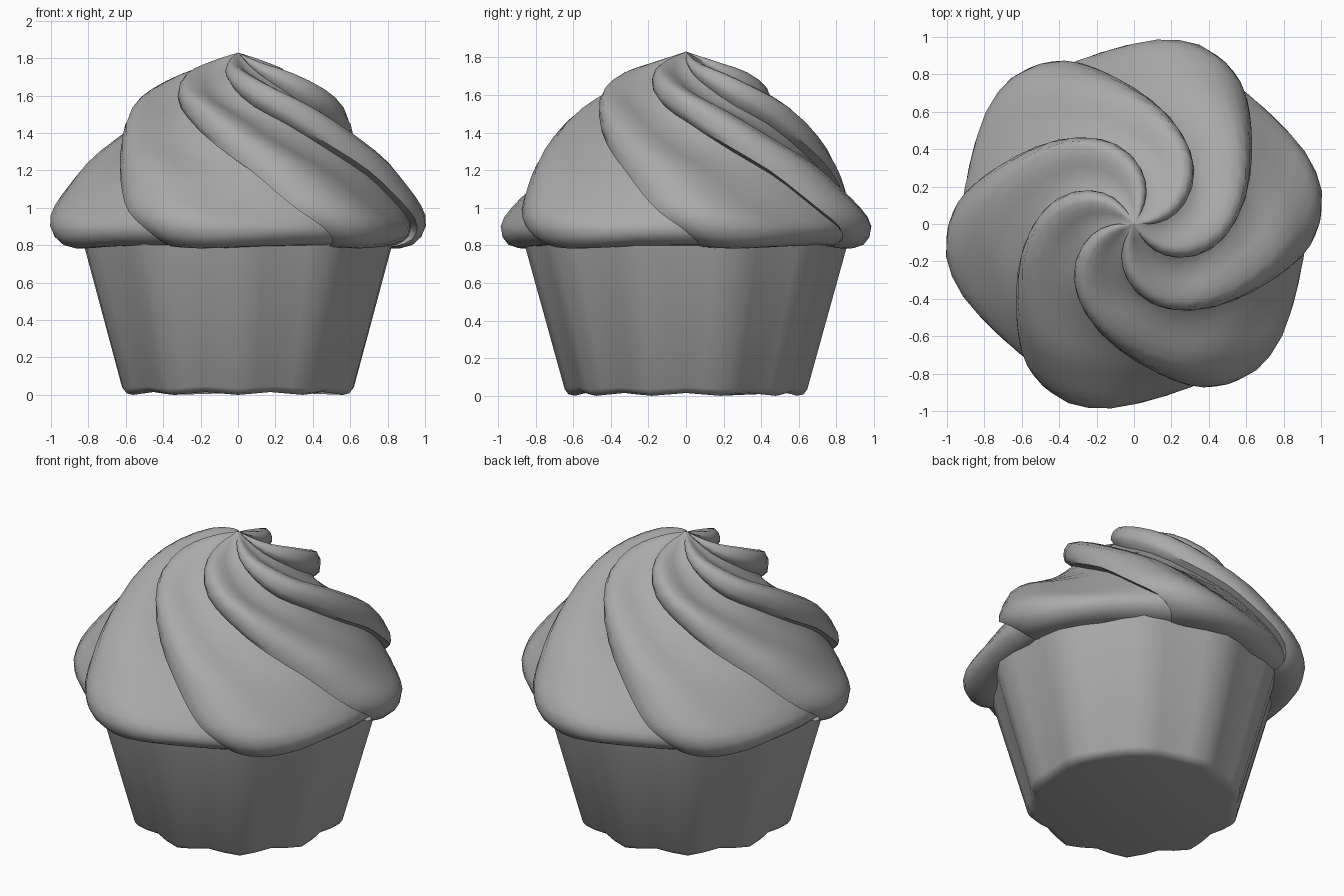
import bpy
import bmesh
from math import radians, cos, sin, tau, hypot

cube = bpy.data.objects.get("Cube")
if cube:
    bpy.data.objects.remove(cube)

grey = bpy.data.materials.new("plain grey")
grey.use_nodes = True
colour = (0.4, 0.4, 0.4, 1)
grey.diffuse_color = colour
grey.node_tree.nodes["Principled BSDF"].inputs["Base Color"].default_value = colour


def loft(name, rings, sharp_angle, start=None, cap_ends=False):
    """Skin closed rings of points, optionally closing at a start tip or with caps."""
    bm = bmesh.new()
    loops = [[bm.verts.new(p) for p in ring] for ring in rings]
    n = len(loops[0])
    for a, b in zip(loops, loops[1:]):
        for i in range(n):
            j = (i + 1) % n
            bm.faces.new((a[i], b[i], b[j], a[j]))
    if start:
        tip = bm.verts.new(start)
        for i in range(n):
            bm.faces.new((tip, loops[0][i], loops[0][(i + 1) % n]))
    if cap_ends:
        bm.faces.new(loops[0])
        bm.faces.new(loops[-1])
    bmesh.ops.recalc_face_normals(bm, faces=bm.faces)
    mesh = bpy.data.meshes.new(name)
    bm.to_mesh(mesh)
    bm.free()
    mesh.materials.append(grey)
    for poly in mesh.polygons:
        poly.use_smooth = True
    mesh.set_sharp_from_angle(angle=radians(sharp_angle))
    obj = bpy.data.objects.new(name, mesh)
    bpy.context.collection.objects.link(obj)
    return obj


def refine(points, steps):
    """Smooth interpolation through a list of tuples."""
    out = []
    for i in range(len(points) - 1):
        p0, p1 = points[max(i - 1, 0)], points[i]
        p2, p3 = points[i + 1], points[min(i + 2, len(points) - 1)]
        for s in range(steps):
            t = s / steps
            out.append(tuple(
                b + 0.5 * t * (c - a + t * (2 * a - 5 * b + 4 * c - d + t * (3 * (b - c) + d - a)))
                for a, b, c, d in zip(p0, p1, p2, p3)))
    return out + [points[-1]]


# Paper cup: ten soft flutes, tapering down to a scalloped base
def cup_ring(radius, z, lift=0.0, segments=40):
    ring = []
    for i in range(segments):
        a = tau * i / segments + tau / 4
        dip = (1 - cos(10 * (a - tau / 4))) / 2
        r = radius * (1 - 0.055 * dip)
        ring.append((r * cos(a), r * sin(a), z + lift * dip))
    return ring


loft("paper_cup", [
    cup_ring(0.59, 0.0, 0.015),
    cup_ring(0.625, 0.008, 0.018),
    cup_ring(0.645, 0.035, 0.01),
    cup_ring(0.86, 0.81),
], 40, cap_ends=True)

# Frosting: (radius, height, twist in degrees, ridge strength) from tip to underside
profile = refine([
    (0.08, 1.79, -112, 0.25),
    (0.18, 1.735, -103, 0.6),
    (0.293, 1.67, -89, 1.0),
    (0.416, 1.575, -71, 1.3),
    (0.52, 1.48, -52, 1.3),
    (0.65, 1.33, -31, 1.2),
    (0.77, 1.20, -16, 1.1),
    (0.86, 1.08, -7, 1.0),
    (0.93, 0.98, 0, 1.0),
    (0.96, 0.90, 7, 1.0),
    (0.93, 0.83, 12, 0.7),
    (0.85, 0.795, 14, 0.2),
    (0.78, 0.80, 15, 0.0),
], 2)

# One ridge: (degrees from its lip, height); the end tucks under the next lip
ridge = [(0, 0), (2, 0.022), (6, 0.045), (12, 0.06), (18, 0.053), (25, 0.033),
         (32, 0.004), (40, -0.022), (50, -0.035), (57, -0.037), (63, -0.035)]

rings = []
for k, (r, z, twist, strength) in enumerate(profile):
    before, after = profile[max(k - 1, 0)], profile[min(k + 1, len(profile) - 1)]
    dr, dz = after[0] - before[0], after[1] - before[1]
    length = hypot(dr, dz)
    nr, nz = -dz / length, dr / length
    ring = []
    for lobe in range(6):
        for phase, height in ridge:
            a = radians(171 + 60 * lobe + twist + phase)
            h = height * strength
            ring.append(((r + nr * h) * cos(a), (r + nr * h) * sin(a), z + nz * h))
    rings.append(ring)

loft("frosting_swirl", rings, 50, start=(0, 0, 1.83))
